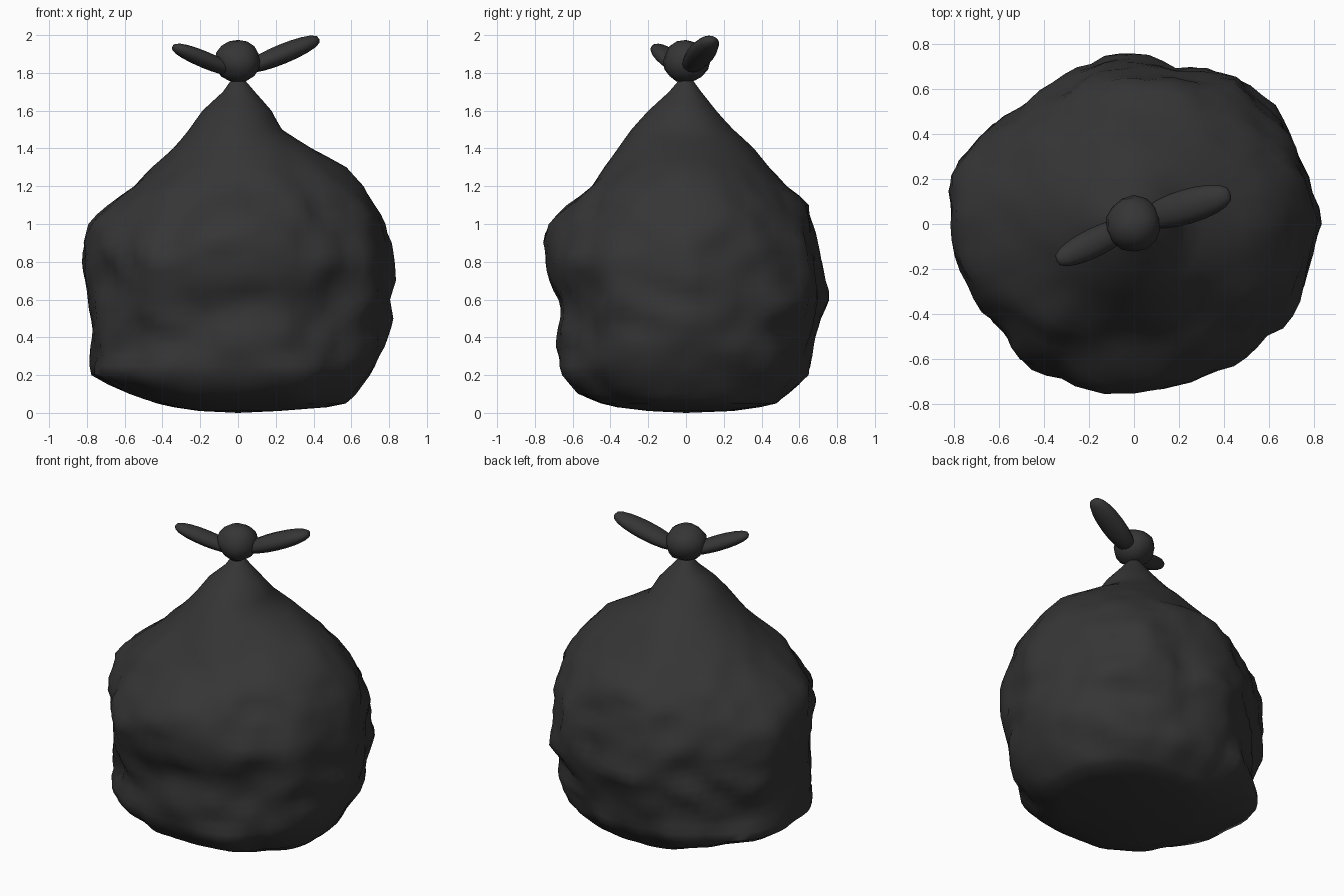
import bpy, bmesh, math
from mathutils import Vector, noise

if "Cube" in bpy.data.objects:
    bpy.data.objects.remove(bpy.data.objects["Cube"])

mat = bpy.data.materials.new("black plastic")
mat.diffuse_color = (0.036, 0.036, 0.036, 1)
mat.use_nodes = True
mat.node_tree.nodes["Principled BSDF"].inputs["Base Color"].default_value = mat.diffuse_color

# Bag half-widths by height: z, left, right, front, back
PROFILE = [
    (0.01, .20, .22, .20, .25), (0.03, .33, .47, .36, .38), (0.05, .42, .57, .45, .48),
    (0.10, .58, .62, .57, .54), (0.20, .77, .70, .64, .64), (0.35, .79, .77, .68, .68),
    (0.50, .78, .81, .66, .71), (0.60, .79, .79, .67, .76), (0.70, .81, .82, .73, .74),
    (0.90, .83, .82, .76, .69), (1.00, .80, .78, .72, .68), (1.10, .70, .71, .63, .66),
    (1.20, .54, .67, .49, .53), (1.30, .46, .58, .43, .44), (1.40, .34, .39, .36, .36),
    (1.50, .26, .23, .29, .25), (1.60, .19, .18, .20, .16), (1.70, .08, .09, .09, .08),
    (1.77, .03, .03, .03, .03)]
# Plan outline: angle in degrees, radius
PLAN = [(0, .82), (24, .81), (42, .82), (54, .82), (74, .73), (100, .78), (118, .75),
        (138, .75), (163, .84), (180, .83), (200, .80), (220, .775), (235, .79), (255, .755),
        (283, .78), (297, .78), (312, .75), (324, .81), (346, .82), (360, .82)]


def lerp_table(table, t):
    for a, b in zip(table, table[1:]):
        if t <= b[0]:
            f = max(0, (t - a[0]) / (b[0] - a[0]))
            return [p + (q - p) * f for p, q in zip(a[1:], b[1:])]
    return list(table[-1][1:])


def ellipse(a, rx, ry):
    return 1 / math.sqrt((math.cos(a) / rx) ** 2 + (math.sin(a) / ry) ** 2)


def radius(a, z):
    left, right, front, back = lerp_table(PROFILE, z)
    return ellipse(a, right if math.cos(a) >= 0 else left, back if math.sin(a) >= 0 else front)


def bag_point(a, z):
    r = radius(a, z)
    diag = abs(math.sin(2 * a))
    # Even out the side-silhouette dents between the four side directions
    if 0.3 < z < 1.45:
        even = sum(radius(a, z + d) for d in (-.14, -.07, 0, .07, .14)) / 5
        r += (even - r) * min(1, diag * 1.4)
    # Slightly squarer base
    r *= 1 + 0.05 * diag * max(0, min(1, (0.4 - z) / 0.2))
    # Follow the plan outline away from the side silhouettes
    plan = lerp_table(PLAN, math.degrees(a))[0] / ellipse(a, .82, .76)
    mid = max(0, 1 - abs(z - 0.65) / 0.75)
    r *= 1 + (plan - 1) * min(1, diag * 1.3) * min(1, 1.3 * mid)
    # Crumples
    p = Vector((r * math.cos(a), r * math.sin(a), z))
    fold = 0.5 - abs(noise.noise(p * 2.6 + Vector((3, 7, 1)))) * 1.6
    crumple = noise.noise(p * 4.2) * 0.04 + noise.noise(p * 8) * 0.04 + fold * 0.025
    r += (crumple - 0.006) * (0.45 + 0.55 * diag) * min(1, 2 * mid + 0.1)
    return (r * math.cos(a), r * math.sin(a), z)


def finish(bm, name, angle=60):
    bmesh.ops.recalc_face_normals(bm, faces=bm.faces)
    me = bpy.data.meshes.new(name)
    bm.to_mesh(me)
    bm.free()
    me.materials.append(mat)
    ob = bpy.data.objects.new(name, me)
    bpy.context.collection.objects.link(ob)
    bpy.ops.object.select_all(action='DESELECT')
    ob.select_set(True)
    bpy.context.view_layer.objects.active = ob
    bpy.ops.object.shade_smooth_by_angle(angle=math.radians(angle))
    return ob


# Bag body
N = 72
heights = [.01, .03, .05, .075, .10, .15] + [.2 + .05 * i for i in range(31)] + [1.74, 1.77]
bm = bmesh.new()
rings = [[bm.verts.new(bag_point(2 * math.pi * i / N, z)) for i in range(N)] for z in heights]
for lo, hi in zip(rings, rings[1:]):
    for i in range(N):
        j = (i + 1) % N
        bm.faces.new((lo[i], lo[j], hi[j], hi[i]))
for ring, z in ((rings[0], 0.0), (rings[-1], 1.78)):
    c = bm.verts.new((0, 0, z))
    for i in range(N):
        bm.faces.new((ring[i], ring[(i + 1) % N], c))
bmesh.ops.smooth_vert(bm, verts=[v for v in bm.verts if 0.1 < v.co.z < 1.7], factor=0.25,
                      use_axis_x=True, use_axis_y=True, use_axis_z=True)
finish(bm, "bag_body")

# Knot
bm = bmesh.new()
bmesh.ops.create_uvsphere(bm, u_segments=14, v_segments=8, radius=1)
for v in bm.verts:
    p = v.co.copy()
    k = 1 + 0.08 * noise.noise(p * 1.5)
    v.co = Vector((p.x * .125 * k, p.y * .123 * k, 1.862 + p.z * .112 * k))
finish(bm, "knot")


# Tied ears: flattened, blunt-ended lobes between two points
def ear(name, start, tip, width, thick):
    a, b = Vector(start), Vector(tip)
    d = (b - a).normalized()
    side = Vector((0, 0, 1)).cross(d).normalized()
    up = d.cross(side)
    bm = bmesh.new()
    bmesh.ops.create_uvsphere(bm, u_segments=12, v_segments=10, radius=1)
    for v in bm.verts:
        p = v.co.copy()
        full = (1 - min(1, p.z * p.z)) ** -0.12 if abs(p.z) < 0.999 else 1
        v.co = ((a + b) / 2 + d * p.z * (b - a).length / 2
                + side * p.x * full * width / 2 + up * p.y * full * thick / 2)
    finish(bm, name)


ear("right_ear", (0.04, 0.02, 1.82), (0.43, 0.135, 1.98), 0.155, 0.105)
ear("left_ear", (-0.01, 0.0, 1.80), (-0.345, -0.165, 1.94), 0.13, 0.09)
